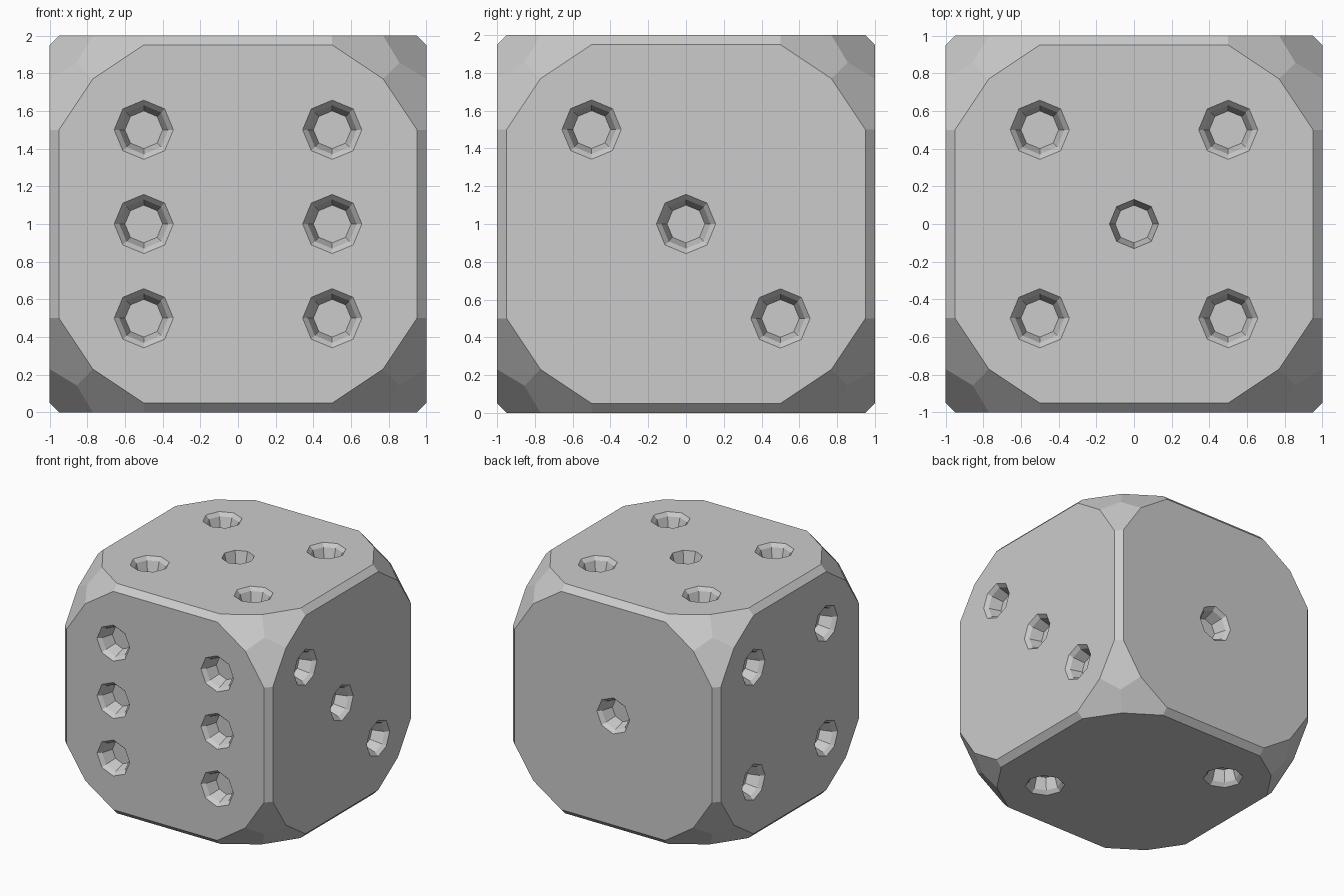
import bpy, bmesh
from math import cos, sin, pi, radians
from itertools import product
from mathutils import Vector

if "Cube" in bpy.data.objects:
    bpy.data.objects.remove(bpy.data.objects["Cube"])

IN = 0.95     # face edge inset left by the edge bevel
END = 0.5     # where a straight edge bevel stops
F = 0.77      # corner point lying on each face
C = 0.856     # point at the middle of each cut corner
UP = Vector((0, 0, 1))


def make_object(name, bm):
    bmesh.ops.recalc_face_normals(bm, faces=bm.faces)
    mesh = bpy.data.meshes.new(name)
    bm.to_mesh(mesh)
    bm.free()
    obj = bpy.data.objects.new(name, mesh)
    bpy.context.collection.objects.link(obj)
    return obj


# Body: convex hull of one corner's points mirrored to all eight corners
corner = [(C, C, C)]
for a, b, c in [(F, F, 1), (END, IN, 1), (IN, END, 1)]:
    corner += [(a, b, c), (c, a, b), (b, c, a)]
bm = bmesh.new()
for sx, sy, sz in product((-1, 1), repeat=3):
    for x, y, z in corner:
        bm.verts.new((sx * x, sy * y, sz * z + 1))
bmesh.ops.convex_hull(bm, input=bm.verts)
bmesh.ops.dissolve_limit(bm, angle_limit=radians(2), verts=bm.verts, edges=bm.edges)
body = make_object("die_body", bm)

# Pip profiles: (radius, height above the face)
BEVELLED = [(0.175, 0.02), (0.13, -0.03), (0.10, -0.13)]
PLAIN = [(0.135, 0.02), (0.10, -0.13)]


def add_pip(bm, n, u, v, a, b, profile):
    """Eight-sided tapered cutter at (a, b) on the face with normal n."""
    centre = UP + n + u * a + v * b
    rings = [[bm.verts.new(centre + n * h + (u * cos(k * pi / 4) + v * sin(k * pi / 4)) * r)
              for k in range(8)] for r, h in profile]
    bm.faces.new(rings[0])
    bm.faces.new(rings[-1])
    for p, q in zip(rings, rings[1:]):
        for k in range(8):
            j = (k + 1) % 8
            bm.faces.new((p[k], p[j], q[j], q[k]))


# Pip layout: normal, two face axes, positions
X, Y, Z = Vector((1, 0, 0)), Vector((0, 1, 0)), UP
h = 0.5
four = list(product((-h, h), repeat=2))
faces = [
    (-Y, X, Z, list(product((-h, h), (-h, 0, h)))),   # front: six
    (Y, X, Z, [(0, 0)]),                              # back: one
    (X, Y, Z, [(-h, h), (0, 0), (h, -h)]),            # right: three
    (-X, Y, Z, four),                                 # left: four
    (Z, X, Y, four + [(0, 0)]),                       # top: five
    (-Z, X, Y, [(-h, h), (h, -h)]),                   # bottom: two
]
bm = bmesh.new()
for n, u, v, spots in faces:
    for a, b in spots:
        plain = n == Z and (a, b) == (0, 0)
        add_pip(bm, n, u, v, a, b, PLAIN if plain else BEVELLED)
cutter = make_object("pip_cutters", bm)
cutter.hide_render = True
cutter.hide_set(True)

# Carve the pips
mod = body.modifiers.new("pips", 'BOOLEAN')
mod.operation = 'DIFFERENCE'
mod.solver = 'EXACT'
mod.object = cutter
